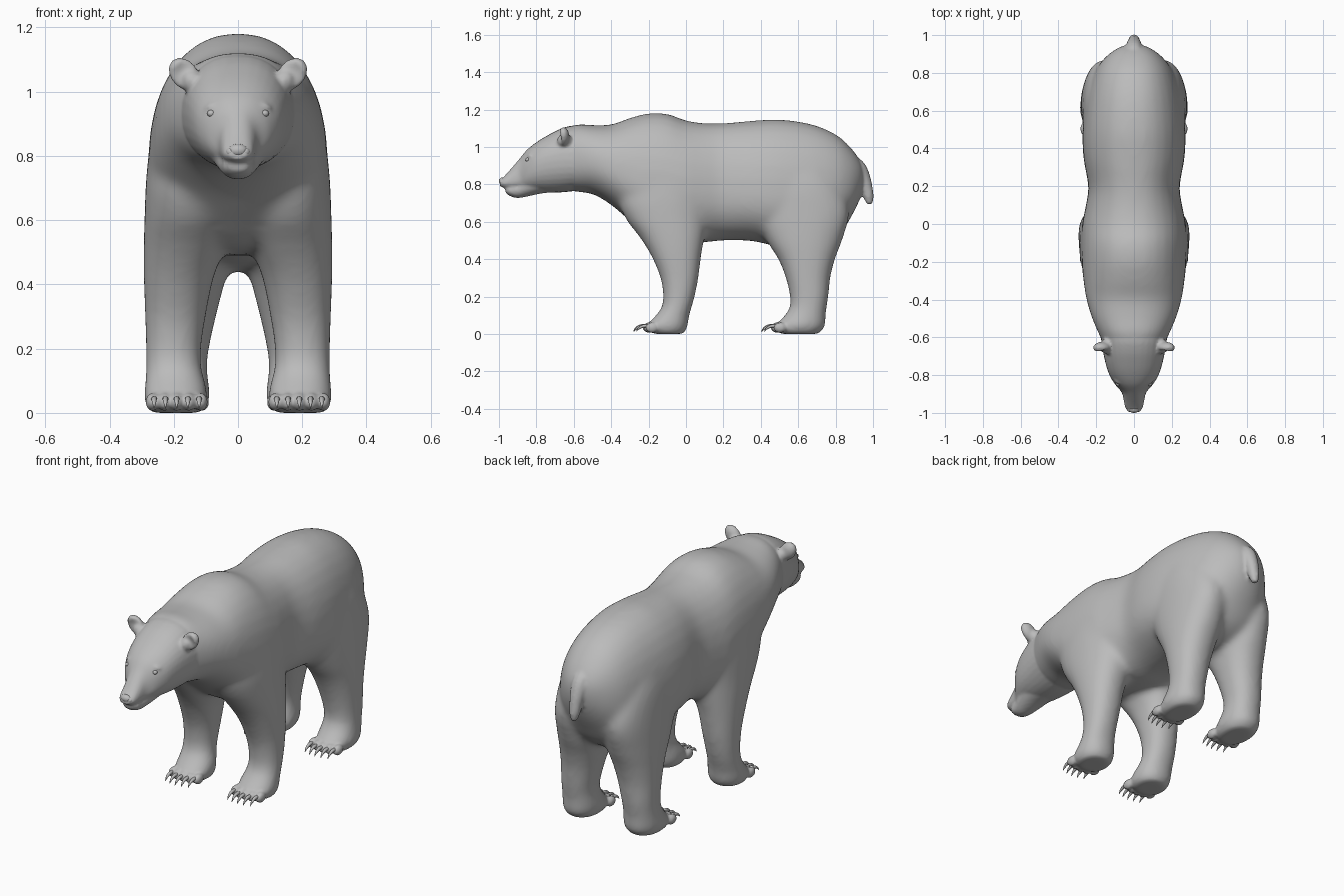
import bpy
import bmesh
from math import cos, sin, pi
from mathutils import Vector, Matrix

default = bpy.data.objects.get("Cube")
if default:
    bpy.data.objects.remove(default, do_unlink=True)

fur = bpy.data.materials.new("fur_grey")
fur.use_nodes = True
fur.diffuse_color = (0.5, 0.5, 0.5, 1)
fur.node_tree.nodes["Principled BSDF"].inputs["Base Color"].default_value = fur.diffuse_color


def resample(rows, steps=4):
    """Catmull-Rom interpolation through the stations."""
    rows = [Vector(r) for r in rows]
    out = []
    for i in range(len(rows) - 1):
        a, b = rows[max(i - 1, 0)], rows[i]
        c, d = rows[i + 1], rows[min(i + 2, len(rows) - 1)]
        for k in range(steps):
            t = k / steps
            out.append(b + (c - a) * (t / 2)
                       + (a * 2 - b * 5 + c * 4 - d) * (t * t / 2)
                       + (b * 3 - a - c * 3 + d) * (t ** 3 / 2))
    return out + [rows[-1]]


def loft(bm, rings):
    """Closed skin over a row of equal rings."""
    loops = [[bm.verts.new(p) for p in ring] for ring in rings]
    n = len(loops[0])
    faces = [bm.faces.new((a[i], a[(i + 1) % n], b[(i + 1) % n], b[i]))
             for a, b in zip(loops, loops[1:]) for i in range(n)]
    faces += [bm.faces.new(loops[0][::-1]), bm.faces.new(loops[-1])]
    bmesh.ops.recalc_face_normals(bm, faces=faces)


def superellipse(power, count=32):
    for i in range(count):
        a = 2 * pi * i / count
        u, v = cos(a), sin(a)
        e = 2 / power
        yield (abs(u) ** e * (1 if u > 0 else -1), abs(v) ** e * (1 if v > 0 else -1))


def trunk(bm, stations):
    """Rows: y, bottom, top, half width, height of the widest point."""
    rings = []
    for y, low, high, half, mid in resample(stations):
        rings.append([(half * u, y, mid + v * ((high - mid) if v > 0 else (mid - low)))
                      for u, v in superellipse(2.2)])
    loft(bm, rings)


def leg(bm, stations, side):
    """Rows: z, front y, back y, inner x, outer x."""
    rings = []
    for z, front, back, inner, outer in resample(stations):
        rings.append([(side * ((inner + outer) + (outer - inner) * u) / 2,
                       ((front + back) + (back - front) * v) / 2, z)
                      for u, v in superellipse(2.2)])
    loft(bm, rings)


def tube(bm, path, count=12):
    """Rows: x, y, z, radius; the path runs in a plane of constant x."""
    pts = resample(path)
    rings = []
    for i, p in enumerate(pts):
        run = (pts[min(i + 1, len(pts) - 1)] - p if i == 0 else p - pts[i - 1]).to_3d().normalized()
        across = Vector((1, 0, 0))
        up = across.cross(run)
        rings.append([p.to_3d() + p[3] * (across * cos(2 * pi * k / count) + up * sin(2 * pi * k / count))
                      for k in range(count)])
    loft(bm, rings)


def ball(bm, centre, radii, turn=0):
    place = Matrix.Translation(centre) @ Matrix.Rotation(turn, 4, "Y") @ Matrix.Diagonal((*radii, 1))
    return bmesh.ops.create_uvsphere(bm, u_segments=24, v_segments=16, radius=1, matrix=place)["verts"]


def finish(name, bm):
    mesh = bpy.data.meshes.new(name)
    bm.to_mesh(mesh)
    bm.free()
    mesh.materials.append(fur)
    mesh.shade_smooth()
    obj = bpy.data.objects.new(name, mesh)
    bpy.context.collection.objects.link(obj)
    return obj


def fuse(obj, voxel, rounds):
    """Merge overlapping volumes into one softened skin."""
    remesh = obj.modifiers.new("fuse", "REMESH")
    remesh.mode = "VOXEL"
    remesh.voxel_size = voxel
    remesh.use_smooth_shade = True
    soften = obj.modifiers.new("soften", "SMOOTH")
    soften.factor = 0.5
    soften.iterations = rounds
    bpy.context.view_layer.objects.active = obj
    for mod in ("fuse", "soften"):
        bpy.ops.object.modifier_apply(modifier=mod)


# Torso and neck
bm = bmesh.new()
trunk(bm, [
    (-.72, .79, 1.05, .12, .93), (-.6, .762, 1.118, .178, .93), (-.5, .748, 1.117, .222, .92),
    (-.4, .69, 1.12, .252, .88), (-.3, .605, 1.155, .268, .83), (-.2, .525, 1.18, .278, .78),
    (-.1, .5, 1.177, .28, .76), (0, .49, 1.142, .275, .75), (.1, .49, 1.127, .255, .75),
    (.2, .5, 1.127, .242, .75), (.35, .497, 1.14, .268, .74), (.5, .465, 1.147, .272, .73),
    (.67, .44, 1.122, .25, .73), (.8, .5, 1.068, .21, .75), (.88, .62, .998, .155, .79),
    (.93, .72, .93, .09, .83), (.95, .79, .88, .04, .84)])

# Legs
front_leg = [
    (0, -.18, -.01, .11, .275), (.04, -.215, .01, .092, .294), (.09, -.17, .016, .1, .29),
    (.14, -.132, .03, .113, .287), (.2, -.122, .047, .114, .287), (.3, -.137, .067, .1, .29),
    (.42, -.187, .082, .076, .294), (.52, -.25, .1, .04, .294), (.62, -.325, .115, .02, .291),
    (.73, -.36, .12, .04, .286), (.85, -.31, .1, .06, .27), (1, -.23, .05, .06, .22)]
hind_leg = [
    (0, .5, .71, .11, .268), (.04, .47, .745, .088, .287), (.09, .52, .747, .09, .283),
    (.14, .553, .752, .096, .278), (.2, .556, .762, .09, .278), (.3, .533, .772, .068, .28),
    (.4, .493, .797, .043, .282), (.5, .43, .835, .02, .282), (.65, .36, .872, .02, .276),
    (.8, .36, .82, .03, .264), (.95, .42, .72, .04, .225)]
for side in (-1, 1):
    leg(bm, front_leg, side)
    leg(bm, hind_leg, side)
base = finish("body_base", bm)
fuse(base, .015, 14)

# Head with upper muzzle, then the lower jaw, fused to the body
bm = bmesh.new()
bm.from_mesh(base.data)
bpy.data.objects.remove(base, do_unlink=True)
trunk(bm, [
    (-.995, .79, .822, .03, .806), (-.97, .78, .845, .047, .808), (-.93, .775, .89, .055, .815),
    (-.89, .77, .937, .066, .83), (-.85, .766, .985, .1, .87), (-.8, .762, 1.025, .13, .9),
    (-.74, .757, 1.062, .15, .92), (-.67, .757, 1.097, .165, .93), (-.6, .764, 1.114, .176, .93),
    (-.5, .78, 1.1, .19, .93)])
trunk(bm, [
    (-.965, .755, .78, .03, .77), (-.94, .737, .79, .046, .77), (-.9, .727, .8, .054, .775),
    (-.85, .735, .83, .072, .8), (-.78, .75, .85, .09, .83), (-.7, .76, .86, .09, .85)])

# Tail
tube(bm, [(0, .86, .92, .052), (0, .915, .885, .049), (0, .948, .83, .04),
          (0, .966, .775, .033), (0, .977, .73, .027), (0, .982, .695, .015)])

# Brows, and ears with a scooped front
for side in (-1, 1):
    ball(bm, (side * .08, -.82, .955), (.028, .028, .014), side * .4)
    centre = Vector((side * .168, -.655, 1.055))
    for v in ball(bm, centre, (.042, .031, .056), side * .7):
        offset = v.co - centre
        flat = Vector((offset.x, offset.z)).length / .047
        if offset.y < 0 and flat < .8:
            v.co.y += .028 * (1 - flat)
    ball(bm, (side * .14, -.648, 1.03), (.036, .042, .045), side * .7)

# Toes and claws share the same layout
feet = [(side * x, y) for side in (-1, 1) for x, y in ((.191, -.198), (.187, .487))]
for x, y in feet:
    for i in range(-2, 3):
        ball(bm, (x + i * .038, y + .004 * i * i, .034), (.021, .035, .028))
fuse(finish("body", bm), .0085, 3)

bm = bmesh.new()
for x, y in feet:
    for i in range(-2, 3):
        cx, cy = x + i * .035, y + .004 * i * i
        tube(bm, [(cx, cy, .04, .01), (cx, cy - .04, .043, .009),
                  (cx, cy - .068, .032, .006), (cx, cy - .084, .014, .001)], 8)
finish("claws", bm)

# Eyes
for side, label in ((-1, "right"), (1, "left")):
    bm = bmesh.new()
    ball(bm, (side * .083, -.847, .932), (.013, .012, .011))
    finish(label + "_eye", bm)

# Nose pad with nostril wings
bm = bmesh.new()
ball(bm, (0, -.98, .817), (.03, .02, .02))
for side in (-1, 1):
    ball(bm, (side * .022, -.977, .812), (.016, .018, .015))
finish("nose", bm)
